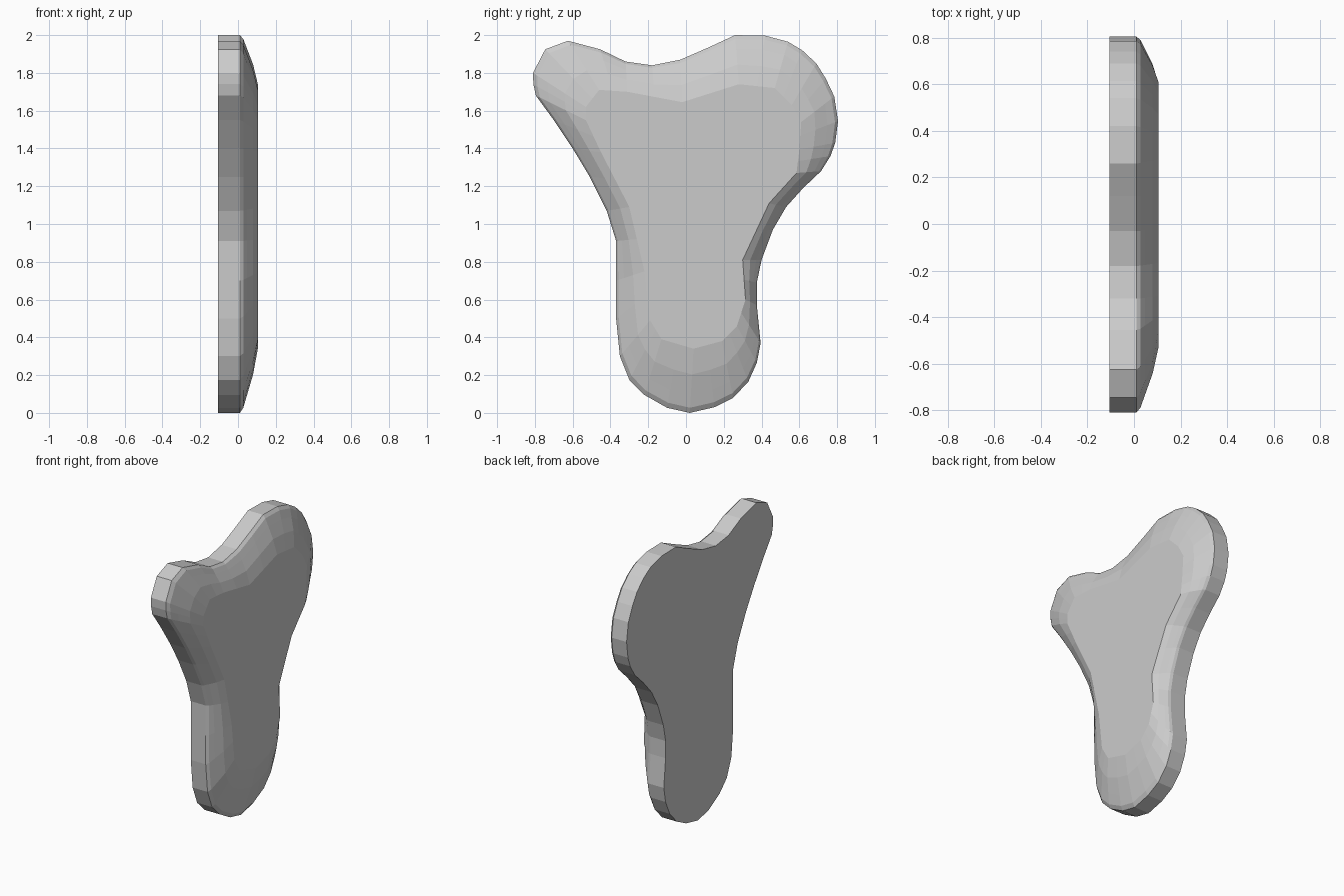
import bpy, bmesh

# Outline of the plate in (y, z), clockwise seen from +x
OUTER = [
    (-.81, 1.80), (-.745, 1.925), (-.625, 1.97), (-.455, 1.925), (-.32, 1.86),
    (-.18, 1.84), (-.03, 1.87), (.12, 1.935), (.26, 2.0), (.42, 1.997),
    (.54, 1.965), (.615, 1.92), (.69, 1.85), (.74, 1.77), (.785, 1.675),
    (.805, 1.545), (.79, 1.43), (.765, 1.36), (.715, 1.28), (.62, 1.19),
    (.53, 1.09), (.46, .97), (.40, .81), (.375, .69), (.375, .57),
    (.395, .37), (.375, .265), (.33, .165), (.25, .08), (.15, .03),
    (.02, 0), (-.10, .027), (-.22, .095), (-.30, .175), (-.35, .30),
    (-.37, .50), (-.37, .70), (-.37, .91), (-.42, 1.07), (-.51, 1.25),
    (-.60, 1.40), (-.70, 1.55), (-.795, 1.68), (-.808, 1.74)]

# Edge of the flat face, one point for every second outline point
INNER = [
    (-.53, 1.62), (-.46, 1.71), (-.31, 1.70), (-.02, 1.645), (.28, 1.74),
    (.47, 1.72), (.56, 1.63), (.61, 1.54), (.60, 1.395), (.585, 1.27),
    (.44, 1.11), (.30, .81), (.315, .60), (.27, .46), (.19, .38),
    (.04, .34), (-.13, .39), (-.19, .49), (-.22, .75), (-.30, 1.09),
    (-.45, 1.38), (-.53, 1.55)]

# Rounded rim profile: (fraction towards the inner edge, x)
RIM = [(0, .01), (.08, .028), (.28, .048), (.6, .08), (1, .105)]


def inner_point(i):
    a, b = INNER[i // 2], INNER[((i + 1) // 2) % len(INNER)]
    return (a[0] + b[0]) / 2, (a[1] + b[1]) / 2


bm = bmesh.new()


def ring(fraction, x):
    verts = []
    for i, (y, z) in enumerate(OUTER):
        iy, iz = inner_point(i)
        verts.append(bm.verts.new((x, y + (iy - y) * fraction, z + (iz - z) * fraction)))
    return verts


# Straight side wall, rounded rim, then flat caps
rings = [ring(0, -.105)] + [ring(f, x) for f, x in RIM]
n = len(OUTER)
for low, high in zip(rings, rings[1:]):
    for i in range(n):
        j = (i + 1) % n
        bm.faces.new((low[i], low[j], high[j], high[i]))
bm.faces.new(rings[0])
bm.faces.new(rings[-1])
bmesh.ops.recalc_face_normals(bm, faces=bm.faces[:])

mesh = bpy.data.meshes.new("climbing_hold_plate")
bm.to_mesh(mesh)
bm.free()
plate = bpy.data.objects.new("rounded_plate", mesh)
bpy.context.collection.objects.link(plate)
